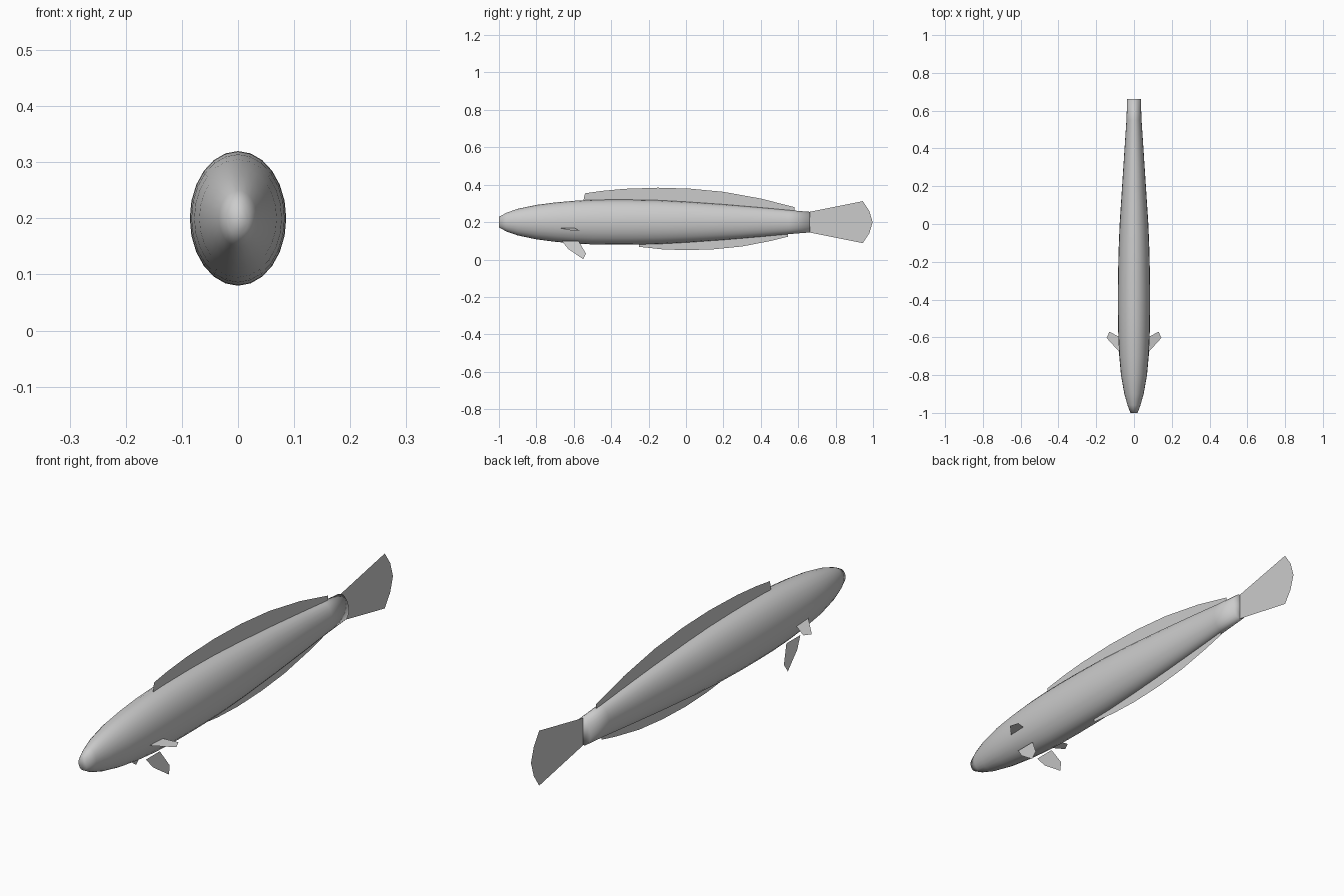
import bpy, bmesh
from math import sin, cos, pi

cube = bpy.data.objects.get("Cube")
if cube:
    bpy.data.objects.remove(cube)

grey = bpy.data.materials.new("grey")
grey.use_nodes = True
colour = (0.6, 0.6, 0.6, 1)
grey.diffuse_color = colour
grey.node_tree.nodes["Principled BSDF"].inputs["Base Color"].default_value = colour


def make_object(name, bm):
    mesh = bpy.data.meshes.new(name)
    bm.to_mesh(mesh)
    bm.free()
    mesh.materials.append(grey)
    obj = bpy.data.objects.new(name, mesh)
    bpy.context.collection.objects.link(obj)
    return obj


def make_fin(name, points):
    bm = bmesh.new()
    bm.faces.new([bm.verts.new(p) for p in points])
    bmesh.ops.triangulate(bm, faces=bm.faces[:])
    return make_object(name, bm)


# Body: elliptical rings lofted along y, given as (y, half height, half width)
AXIS_Z, SIDES = 0.2, 24
stations = [(-1, .028, .019), (-.96, .05, .034), (-.9, .071, .051),
            (-.8, .092, .069), (-.7, .105, .078), (-.6, .114, .083),
            (-.5, .119, .085), (-.4, .12, .086), (-.3, .12, .085),
            (-.15, .117, .082), (0, .109, .076), (.2, .095, .063),
            (.4, .078, .05), (.55, .064, .04), (.663, .055, .036)]
bm = bmesh.new()
rings = []
for y, h, w in stations:
    angles = [2 * pi * i / SIDES for i in range(SIDES)]
    rings.append([bm.verts.new((w * cos(a), y, AXIS_Z + h * sin(a))) for a in angles])
for a, b in zip(rings, rings[1:]):
    for i in range(SIDES):
        j = (i + 1) % SIDES
        bm.faces.new((a[i], a[j], b[j], b[i]))
bm.faces.new(rings[0])
bm.faces.new(rings[-1])
bmesh.ops.recalc_face_normals(bm, faces=bm.faces[:])
for face in bm.faces:
    face.smooth = True
make_object("body", bm)

# Upright fins on the centre line, as (y, z) outlines
upright_fins = {
    "dorsal_fin": [(-.55, .31), (-.54, .354), (-.45, .367), (-.33, .378), (-.15, .384),
                   (.02, .379), (.2, .362), (.4, .326), (.58, .28), (.58, .255),
                   (.2, .285), (-.2, .31)],
    "anal_fin": [(-.25, .09), (-.25, .068), (-.13, .055), (0, .05), (.15, .055),
                 (.3, .07), (.45, .099), (.545, .122), (.545, .145), (.2, .115)],
    "tail_fin": [(.66, .145), (.945, .088), (.98, .14), (.998, .2),
                 (.98, .26), (.945, .312), (.66, .255)],
}
for name, outline in upright_fins.items():
    make_fin(name, [(0, y, z) for y, z in outline])

# Paired fins, mirrored to each side
pelvic = [(-.665, .1), (-.63, .057), (-.55, .002), (-.535, .032), (-.575, .1)]
pectoral = [(.075, -.68), (.145, -.603), (.13, -.57), (.075, -.6)]
for side, s in (("left", 1), ("right", -1)):
    make_fin(side + "_pelvic_fin",
             [(s * (.05 + .245 * (.1 - z)), y, z) for y, z in pelvic])
    make_fin(side + "_pectoral_fin",
             [(s * x, y, .17 - .25 * (x - .075)) for x, y in pectoral])
